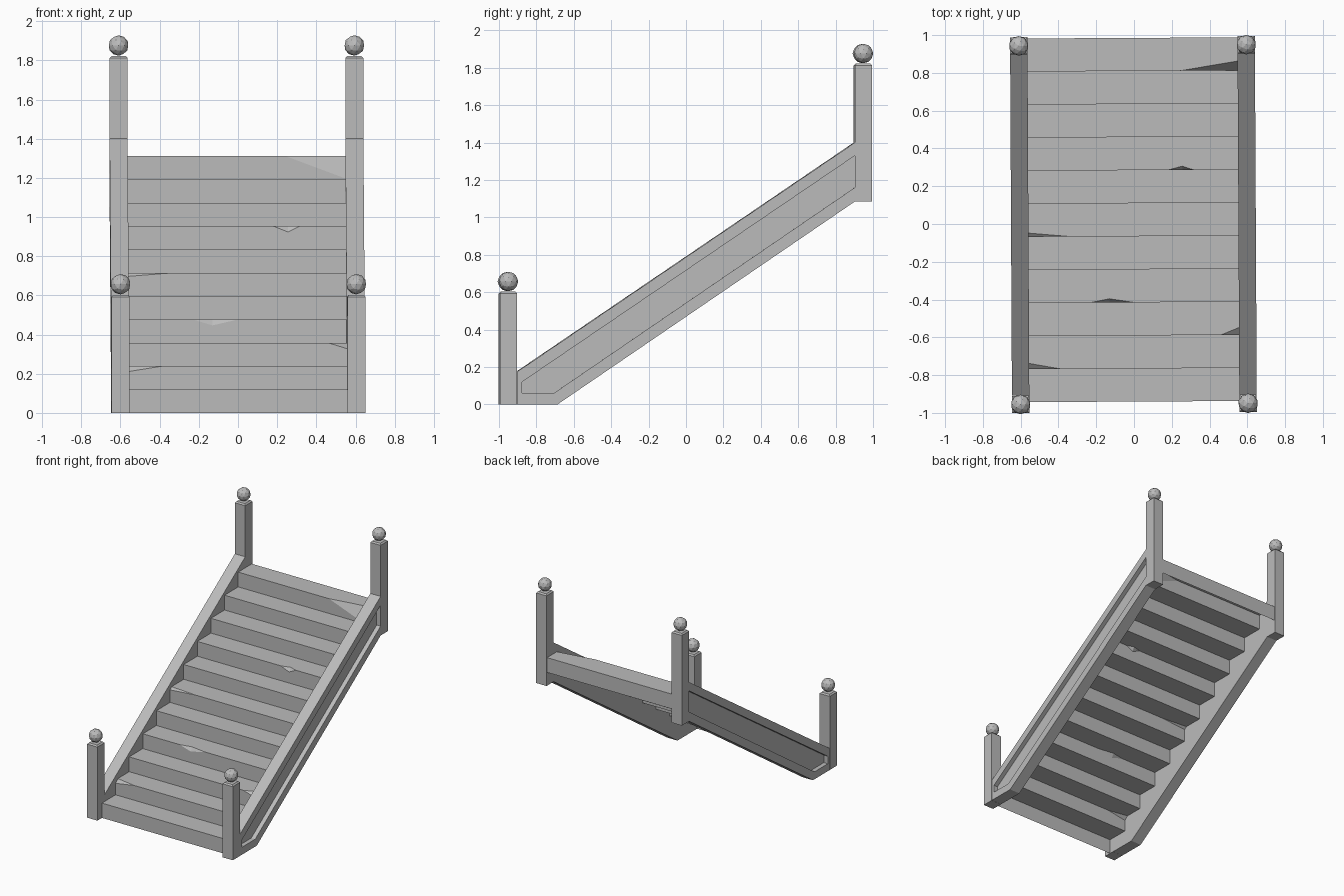
import bpy, bmesh
from math import radians
from mathutils import Matrix, Vector

cube = bpy.data.objects.get("Cube")
if cube:
    bpy.data.objects.remove(cube, do_unlink=True)

grey = bpy.data.materials.new("plain grey")
grey.use_nodes = True
grey.diffuse_color = (0.5, 0.5, 0.5, 1)
grey.node_tree.nodes["Principled BSDF"].inputs["Base Color"].default_value = (0.5, 0.5, 0.5, 1)

# The whole staircase stands very slightly turned
TURN = Matrix.Translation((-0.003, 0, 0)) @ Matrix.Rotation(radians(0.3), 4, 'Z')


def finish(bm, name, recalc=True):
    if recalc:
        bmesh.ops.recalc_face_normals(bm, faces=bm.faces[:])
    bm.transform(TURN)
    mesh = bpy.data.meshes.new(name)
    bm.to_mesh(mesh)
    bm.free()
    mesh.materials.append(grey)
    bpy.context.collection.objects.link(bpy.data.objects.new(name, mesh))


def face_maker(bm):
    """Return a function that adds faces, sharing corners that coincide."""
    known = {}

    def add(points):
        verts = []
        for p in points:
            key = tuple(round(c, 4) for c in p)
            if key not in known:
                known[key] = bm.verts.new(p)
            if known[key] not in verts:
                verts.append(known[key])
        if len(verts) > 2:
            bm.faces.new(verts)
    return add


# Steps: one thin folded sheet, with chipped front edges
HALF, RISE, RUN, FRONT, COUNT = 0.558, 0.1192, 0.175, -0.94, 11
# step number: (edge points as (x, strength), depth back, depth down)
chips = {
    1: ([(-HALF, 1), (-0.39, 0), (HALF, 0)], 0.03, 0.027),
    2: ([(-HALF, 0), (0.46, 0), (HALF, 1)], 0.04, 0.03),
    3: ([(-HALF, 0), (-0.23, 0), (-0.13, 1), (0, 0), (HALF, 0)], 0.02, 0.03),
    5: ([(-HALF, 1), (-0.33, 0), (HALF, 0)], 0.02, 0.018),
    7: ([(-HALF, 0), (0.185, 0), (0.26, 1), (0.32, 0), (HALF, 0)], 0.02, 0.03),
    10: ([(-HALF, 0), (0.25, 0), (HALF, 1)], 0.05, 0.115),
}
bm = bmesh.new()
add = face_maker(bm)
for i in range(COUNT):
    edge, back, down = chips.get(i, ([(-HALF, 0), (HALF, 0)], 0, 0))
    y, z = FRONT + i * RUN, (i + 1) * RISE
    upper = [(x, y + s * back, z) for x, s in edge]
    lower = [(x, y, z - s * down) for x, s in edge]
    add([(-HALF, y, z - RISE), (HALF, y, z - RISE)] + lower[::-1])
    add(upper + [(HALF, y + RUN, z), (-HALF, y + RUN, z)])
    for k in range(len(edge) - 1):
        add([lower[k], lower[k + 1], upper[k + 1], upper[k]])
end, top = FRONT + COUNT * RUN, COUNT * RISE
add([(-HALF, end, top), (HALF, end, top), (HALF, end, top - RISE), (-HALF, end, top - RISE)])
finish(bm, "steps", recalc=False)

# Side rails: sloping boards with a sunken panel on the outer side
INNER, OUTER, SUNK = 0.556, 0.648, 0.613
outline = [(0.9, 1.4), (-0.905, 0.175), (-0.905, 0), (-0.69, 0), (0.9, 1.085)]
panel = [(0.9, 1.16), (-0.71, 0.06), (-0.88, 0.06), (-0.88, 0.12), (0.9, 1.33)]


def strip(add, points, x0, x1):
    for a, b in zip(points, points[1:]):
        add([(x0, *a), (x0, *b), (x1, *b), (x1, *a)])


for side, label in ((1, "left"), (-1, "right")):
    bm = bmesh.new()
    add = face_maker(bm)
    add([(side * INNER, *p) for p in outline])
    add([(side * OUTER, *p) for p in outline + panel])
    add([(side * SUNK, *p) for p in panel])
    strip(add, outline, side * INNER, side * OUTER)
    strip(add, panel, side * OUTER, side * SUNK)
    add([(side * INNER, *outline[-1]), (side * INNER, *outline[0]),
         (side * OUTER, *outline[0]), (side * OUTER, *panel[-1]),
         (side * SUNK, *panel[-1]), (side * SUNK, *panel[0]),
         (side * OUTER, *panel[0]), (side * OUTER, *outline[-1])])
    finish(bm, label + "_rail")

    # Posts with softened tops, each carrying a ball
    for place, y, low, high in (("front", -0.952, 0, 0.603), ("back", 0.946, 1.085, 1.822)):
        centre = Vector((side * 0.602, y, 0))
        bm = bmesh.new()
        size = Matrix.Diagonal((0.092, 0.092, high - low, 1))
        bmesh.ops.create_cube(bm, size=1, matrix=Matrix.Translation(
            centre + Vector((0, 0, (low + high) / 2))) @ size)
        rim = [e for e in bm.edges if all(v.co.z > high - 0.01 for v in e.verts)]
        bmesh.ops.bevel(bm, geom=rim, offset=0.01, segments=1, affect='EDGES')
        finish(bm, f"{place}_{label}_post")

        bm = bmesh.new()
        bmesh.ops.create_icosphere(bm, subdivisions=2, radius=0.052, matrix=Matrix.Translation(
            centre + Vector((0, 0, high + 0.054))))
        finish(bm, f"{place}_{label}_ball")
